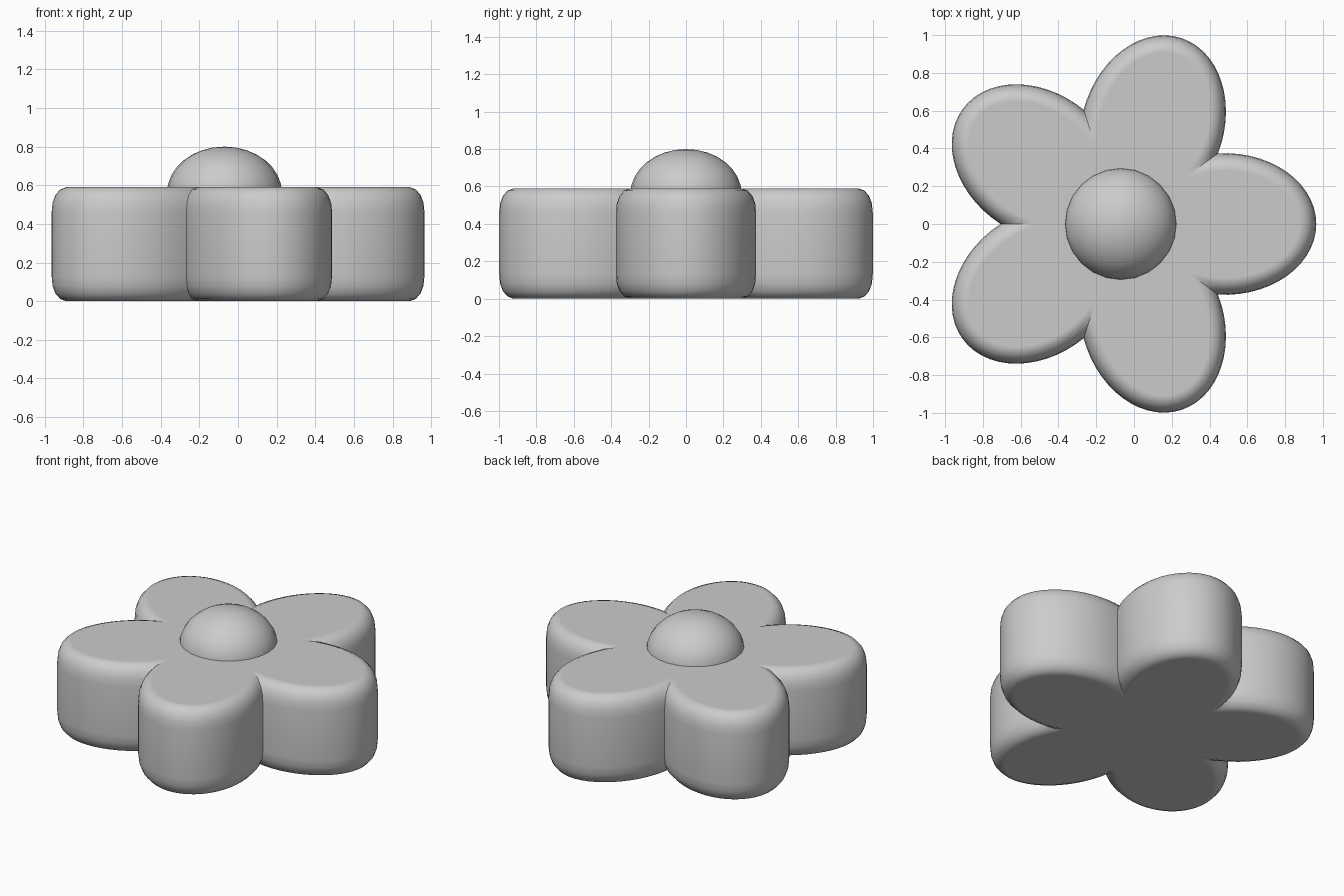
import bpy
import bmesh
import math

cube = bpy.data.objects.get("Cube")
if cube:
    bpy.data.objects.remove(cube, do_unlink=True)

CENTRE_X = -0.07
HEIGHT = 0.59
PETALS = 5
STEPS = 28                        # outline segments per petal
REACH, LENGTH, WIDTH = 0.55, 0.485, 0.375   # petal ellipse offset and radii

grey = bpy.data.materials.new("plain_grey")
grey.use_nodes = True
colour = (0.6, 0.6, 0.6, 1.0)
grey.diffuse_color = colour
grey.node_tree.nodes["Principled BSDF"].inputs["Base Color"].default_value = colour


def finish(bm, name, angle):
    """Turn a bmesh into a smooth-shaded grey object."""
    bmesh.ops.recalc_face_normals(bm, faces=bm.faces)
    mesh = bpy.data.meshes.new(name)
    bm.to_mesh(mesh)
    bm.free()
    mesh.materials.append(grey)
    obj = bpy.data.objects.new(name, mesh)
    obj.location.x = CENTRE_X
    bpy.context.collection.objects.link(obj)
    bpy.ops.object.select_all(action="DESELECT")
    obj.select_set(True)
    bpy.context.view_layer.objects.active = obj
    bpy.ops.object.shade_smooth_by_angle(angle=math.radians(angle))
    return obj


def flower_outline(inset):
    """Joined outline of the petal ellipses, each shrunk by the inset."""
    a, b = LENGTH - inset, WIDTH - inset
    k = math.tan(math.pi / PETALS)
    # ellipse parameter where neighbouring petals meet
    end = math.atan2(k * a, b) + math.asin(k * REACH / math.hypot(k * a, b))
    points = []
    for p in range(PETALS):
        turn = math.tau * p / PETALS
        c, s = math.cos(turn), math.sin(turn)
        for i in range(STEPS):
            t = end * (2 * i / STEPS - 1)
            x, y = REACH + a * math.cos(t), b * math.sin(t)
            points.append((x * c - y * s, x * s + y * c))
    return points


# Petal body: outline lofted through a rounded rim, mirrored top and bottom
rim = [(0.09, 0.0), (0.075, 0.0), (0.045, 0.012), (0.02, 0.04),
       (0.005, 0.08), (0.0, 0.13)]
levels = rim + [(inset, HEIGHT - z) for inset, z in reversed(rim)]
bm = bmesh.new()
rings = [[bm.verts.new((x, y, z)) for x, y in flower_outline(inset)]
         for inset, z in levels]
for low, high in zip(rings, rings[1:]):
    for i in range(len(low)):
        j = (i + 1) % len(low)
        bm.faces.new((low[i], low[j], high[j], high[i]))
bm.faces.new(rings[0])
bm.faces.new(rings[-1])
finish(bm, "petals", 35)

# Dome in the middle, seated slightly into the petals
bm = bmesh.new()
bmesh.ops.create_uvsphere(bm, u_segments=24, v_segments=16, radius=1.0)
bmesh.ops.scale(bm, vec=(0.298, 0.298, 0.24), verts=bm.verts)
bmesh.ops.translate(bm, vec=(0, 0, 0.56), verts=bm.verts)
finish(bm, "centre_dome", 40)
